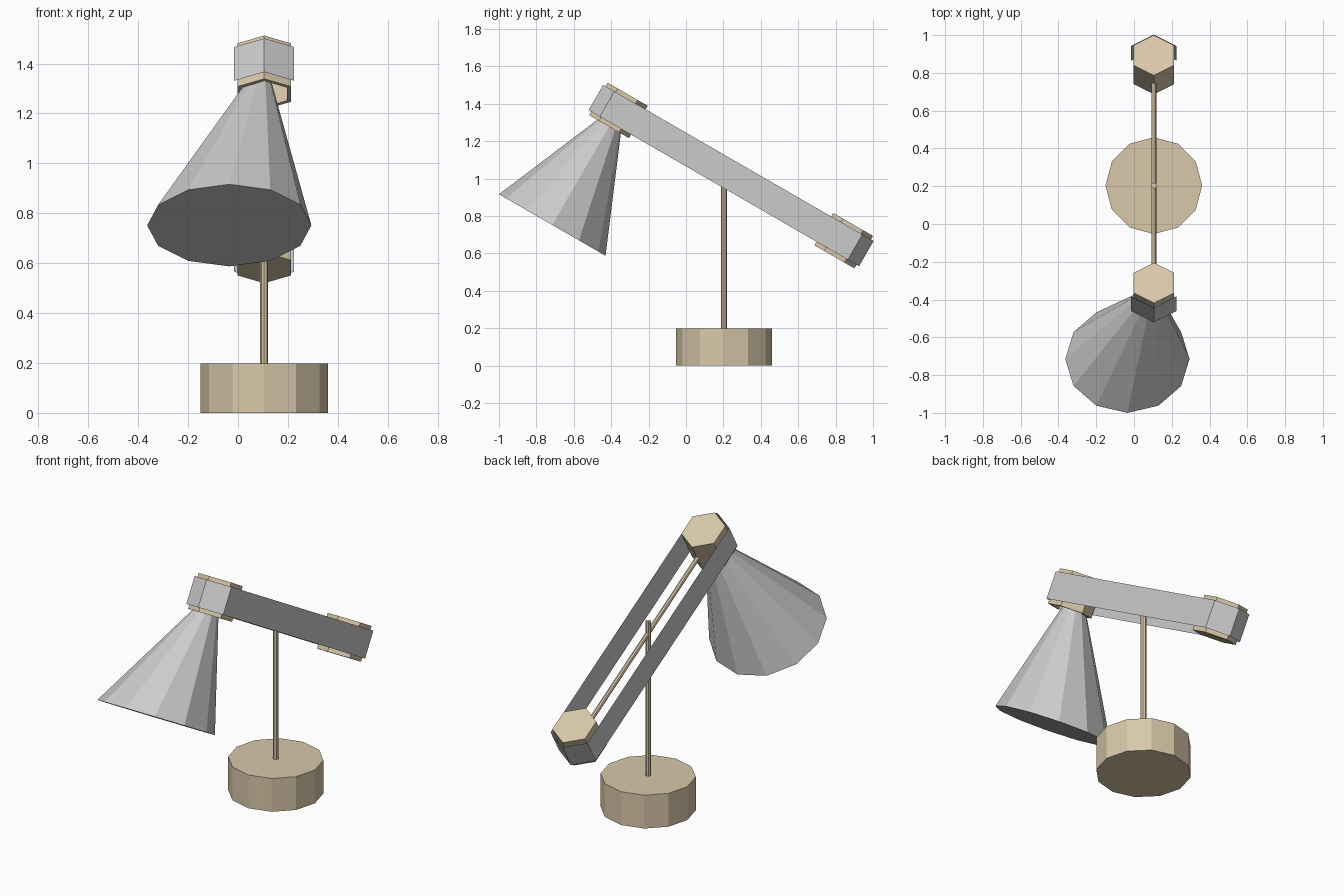
import bpy, bmesh
from math import sin, cos, pi, radians
from mathutils import Vector, Matrix

if "Cube" in bpy.data.objects:
    bpy.data.objects.remove(bpy.data.objects["Cube"])

CX = 0.105
TILT = Matrix.Rotation(radians(-30), 4, 'X')      # arm frame: local y runs down the arm
HUB_TOP = Vector((CX, -0.3615, 1.364))
HUB_LOW = Vector((CX, 0.8435, 0.668))
ARM = (HUB_LOW - HUB_TOP).length

brass = bpy.data.materials.new("brass")
brass.diffuse_color = (0.69, 0.58, 0.40, 1)
brass.use_nodes = True
brass.node_tree.nodes["Principled BSDF"].inputs["Base Color"].default_value = brass.diffuse_color


def ring(n, r, z, offset=(0, 0)):
    """Polygon with its first corner on +y."""
    return [(offset[0] - r * sin(2 * pi * i / n), offset[1] + r * cos(2 * pi * i / n), z)
            for i in range(n)]


def loft(name, rings, matrix, mat=None, caps=True):
    """Join consecutive rings with quads and close the ends."""
    bm = bmesh.new()
    loops = [[bm.verts.new(p) for p in pts] for pts in rings]
    n = len(loops[0])
    for a, b in zip(loops, loops[1:]):
        for i in range(n):
            j = (i + 1) % n
            bm.faces.new((a[i], a[j], b[j], b[i]))
    if caps:
        bm.faces.new(loops[0][::-1])
        bm.faces.new(loops[-1])
    mesh = bpy.data.meshes.new(name)
    bm.to_mesh(mesh)
    bm.free()
    obj = bpy.data.objects.new(name, mesh)
    obj.matrix_world = matrix
    if mat:
        mesh.materials.append(mat)
    bpy.context.collection.objects.link(obj)
    return obj


def prism(name, n, r, z0, z1, matrix):
    return loft(name, [ring(n, r, z0), ring(n, r, z1)], matrix, brass)


# Base and upright pole
stand = Matrix.Translation((CX, 0.203, 0))
prism("base", 12, 0.256, 0, 0.197, stand)
prism("pole", 8, 0.016, 0.197, 1.108, stand)

upper = Matrix.Translation(HUB_TOP) @ TILT
lower = Matrix.Translation(HUB_LOW) @ TILT

# Hexagonal hubs; the upper one has a socket recessed from below
prism("lower_hub", 6, 0.123, -0.1, 0.1, lower)
loft("upper_hub", [ring(6, 0.105, 0.07), ring(6, 0.105, -0.1),
                   ring(6, 0.123, -0.1), ring(6, 0.123, 0.1)], upper, brass)

# Thin rod linking the hubs
prism("arm_rod", 8, 0.013, 0.1, ARM - 0.1, upper @ Matrix.Rotation(radians(-90), 4, 'X'))

# Paper-thin band wrapped round both hubs
R, H = 0.139, 0.078
w = R * cos(pi / 6)
outline = [(0, -R), (w, -R / 2), (w, ARM + R / 2),
           (0, ARM + R), (-w, ARM + R / 2), (-w, -R / 2)]
loft("arm_band", [[(x, y, z) for x, y in outline] for z in (-H, H)], upper, caps=False)

# Shade: leaning twelve-sided cone with its tip inside the upper socket
loft("shade", [ring(12, 0.329, -0.707, (-0.14, 0)), ring(12, 0.002, 0.068)], upper)
